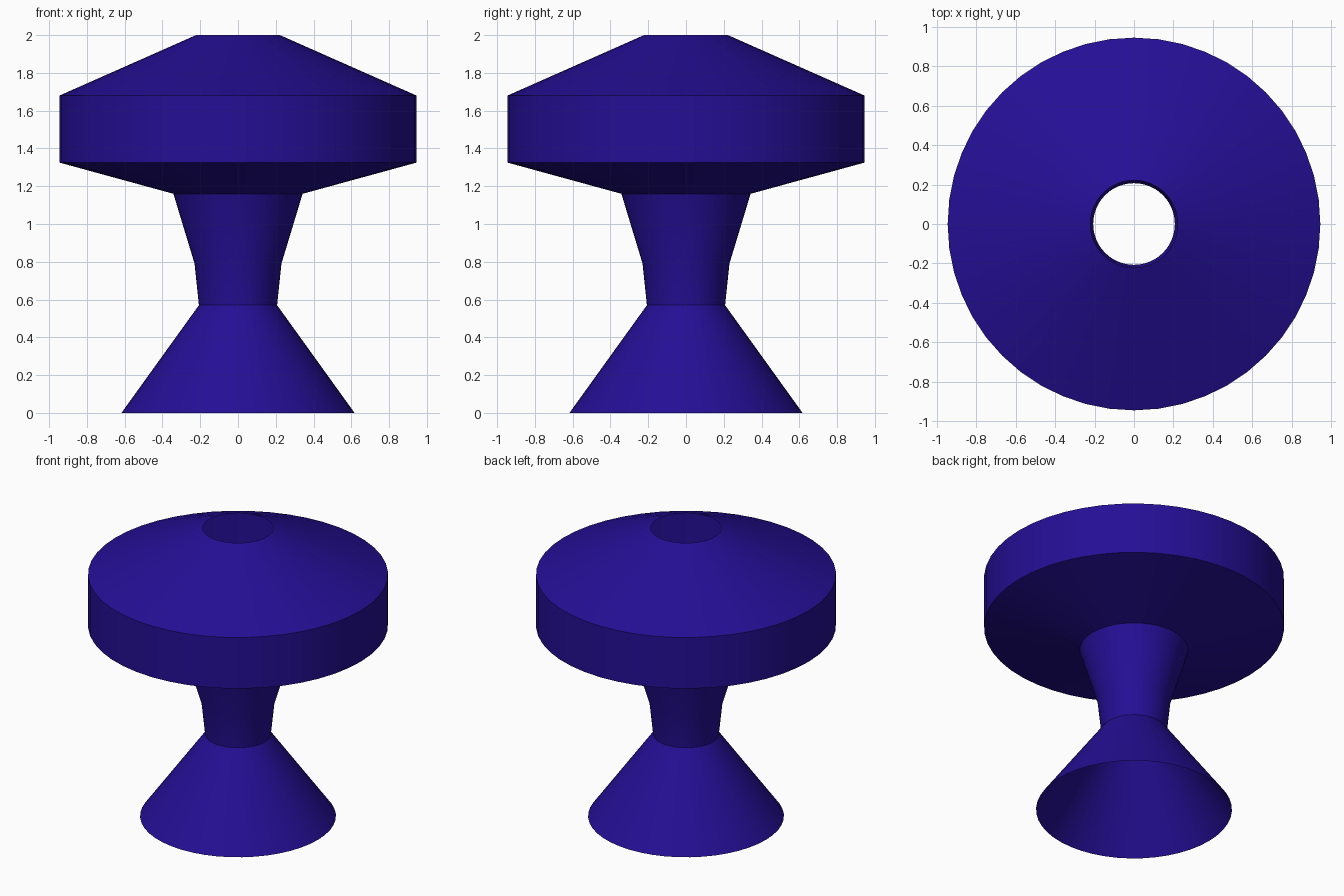
import bpy
import bmesh
import math

cube = bpy.data.objects.get("Cube")
if cube:
    bpy.data.objects.remove(cube, do_unlink=True)

SIDES = 48

blue = bpy.data.materials.new("deep_blue")
blue.use_nodes = True
colour = (0.018, 0.0045, 0.30, 1)
blue.diffuse_color = colour
blue.node_tree.nodes["Principled BSDF"].inputs["Base Color"].default_value = colour


def lathe(name, profile):
    """Spin a (radius, height) profile into an open, single-walled shell."""
    bm = bmesh.new()
    verts = [bm.verts.new((r, 0, z)) for r, z in profile]
    edges = [bm.edges.new(pair) for pair in zip(verts, verts[1:])]
    bmesh.ops.spin(bm, geom=verts + edges, cent=(0, 0, 0), axis=(0, 0, 1),
                   angle=math.tau, steps=SIDES, use_merge=True)
    bmesh.ops.remove_doubles(bm, verts=bm.verts[:], dist=0.0001)
    bmesh.ops.recalc_face_normals(bm, faces=bm.faces[:])
    # Keep the outside of the shell facing outwards
    bm.normal_update()
    if sum(f.normal.dot(f.calc_center_median() * 1) for f in bm.faces) < 0:
        bmesh.ops.reverse_faces(bm, faces=bm.faces[:])
    mesh = bpy.data.meshes.new(name)
    bm.to_mesh(mesh)
    bm.free()
    mesh.materials.append(blue)
    obj = bpy.data.objects.new(name, mesh)
    bpy.context.collection.objects.link(obj)
    bpy.ops.object.select_all(action="DESELECT")
    obj.select_set(True)
    bpy.context.view_layer.objects.active = obj
    bpy.ops.object.shade_smooth_by_angle(angle=math.radians(30))
    return obj


# Flared foot, waisted neck, wide drum and open sloping roof in one shell
lathe("hollow_pedestal", [
    (0.617, 0), (0.207, 0.57),
    (0.23, 0.79), (0.342, 1.16),
    (0.945, 1.325), (0.945, 1.68),
    (0.222, 2.0),
])
